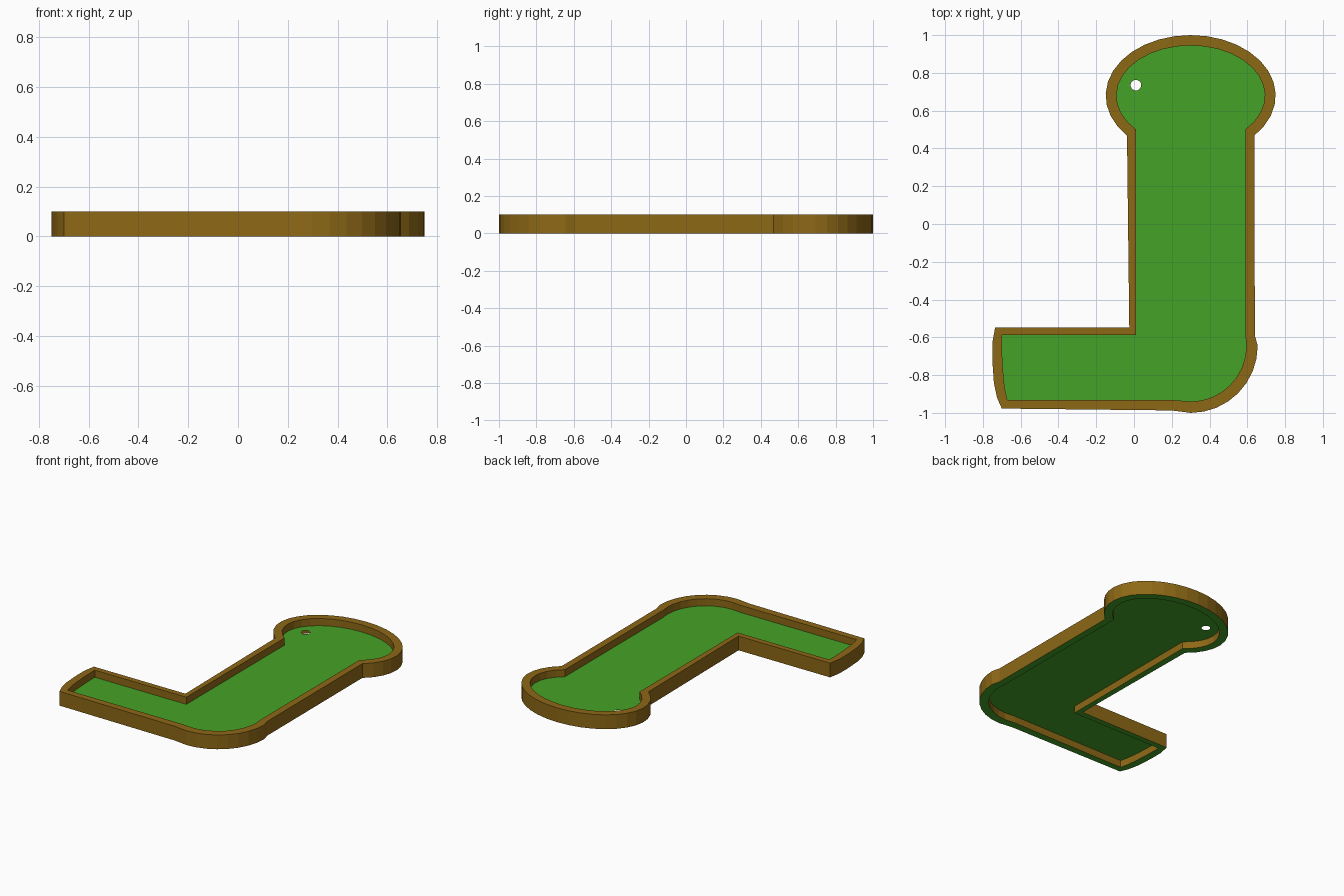
import bpy, bmesh
from math import cos, sin, pi, radians

if "Cube" in bpy.data.objects:
    bpy.data.objects.remove(bpy.data.objects["Cube"])

H, FLOOR_Z = 0.10, 0.05


def material(name, color):
    m = bpy.data.materials.new(name)
    m.diffuse_color = (*color, 1)
    m.use_nodes = True
    m.node_tree.nodes["Principled BSDF"].inputs["Base Color"].default_value = m.diffuse_color
    return m


wood = material("wood", (0.27, 0.14, 0.008))
turf = material("turf", (0.06, 0.36, 0.02))


def arc(cx, cy, rx, ry, a0, a1, n):
    return [(cx + rx * cos(radians(a0 + (a1 - a0) * i / n)),
             cy + ry * sin(radians(a0 + (a1 - a0) * i / n))) for i in range(n + 1)]


def outline(rx, ry, a, corner_r, points, neck_x):
    # round head, straight neck, short leg with a bowed end, rounded corner
    return (arc(0.30, 0.68, rx, ry, -a, 180 + a, 24) + points
            + arc(0.30, -0.645, corner_r, corner_r, -90, 0, 8) + [(neck_x, -0.59)])


outer = outline(0.45, 0.32, 41.5, 0.355,
                [(-0.025, -0.547), (-0.735, -0.547), (-0.75, -0.63), (-0.75, -0.72),
                 (-0.742, -0.84), (-0.725, -0.92), (-0.70, -0.977), (0.20, -0.987)], 0.64)
inner = outline(0.393, 0.265, 42.5, 0.295,
                [(0.01, -0.587), (-0.70, -0.587), (-0.70, -0.63), (-0.697, -0.72),
                 (-0.69, -0.82), (-0.682, -0.88), (-0.67, -0.933), (0.22, -0.933)], 0.59)


def finish(bm, name, mats):
    me = bpy.data.meshes.new(name)
    bm.to_mesh(me)
    bm.free()
    for m in mats:
        me.materials.append(m)
    ob = bpy.data.objects.new(name, me)
    bpy.context.collection.objects.link(ob)
    return ob


# Border wall: closed ring of quads, green on its underside
bm = bmesh.new()
loops = [[bm.verts.new((x, y, z)) for x, y in pts]
         for pts, z in ((outer, 0), (outer, H), (inner, H), (inner, 0))]
n = len(outer)
for k in range(4):
    a, b = loops[k], loops[(k + 1) % 4]
    for i in range(n):
        j = (i + 1) % n
        f = bm.faces.new((a[i], a[j], b[j], b[i]))
        f.material_index = 1 if k == 3 else 0
bmesh.ops.recalc_face_normals(bm, faces=bm.faces)
finish(bm, "border_wall", (wood, turf))

# Putting surface with the ball hole cut through it
bm = bmesh.new()
edges = []
for pts in (inner, arc(0.01, 0.735, 0.028, 0.028, 0, 360 - 360 / 24, 23)):
    vs = [bm.verts.new((x, y, FLOOR_Z)) for x, y in pts]
    edges += [bm.edges.new((vs[i], vs[(i + 1) % len(vs)])) for i in range(len(vs))]
bmesh.ops.triangle_fill(bm, edges=edges, use_beauty=True, normal=(0, 0, 1))
for f in bm.faces:
    f.normal_update()
    if f.normal.z < 0:
        f.normal_flip()
finish(bm, "putting_green", (turf,))
